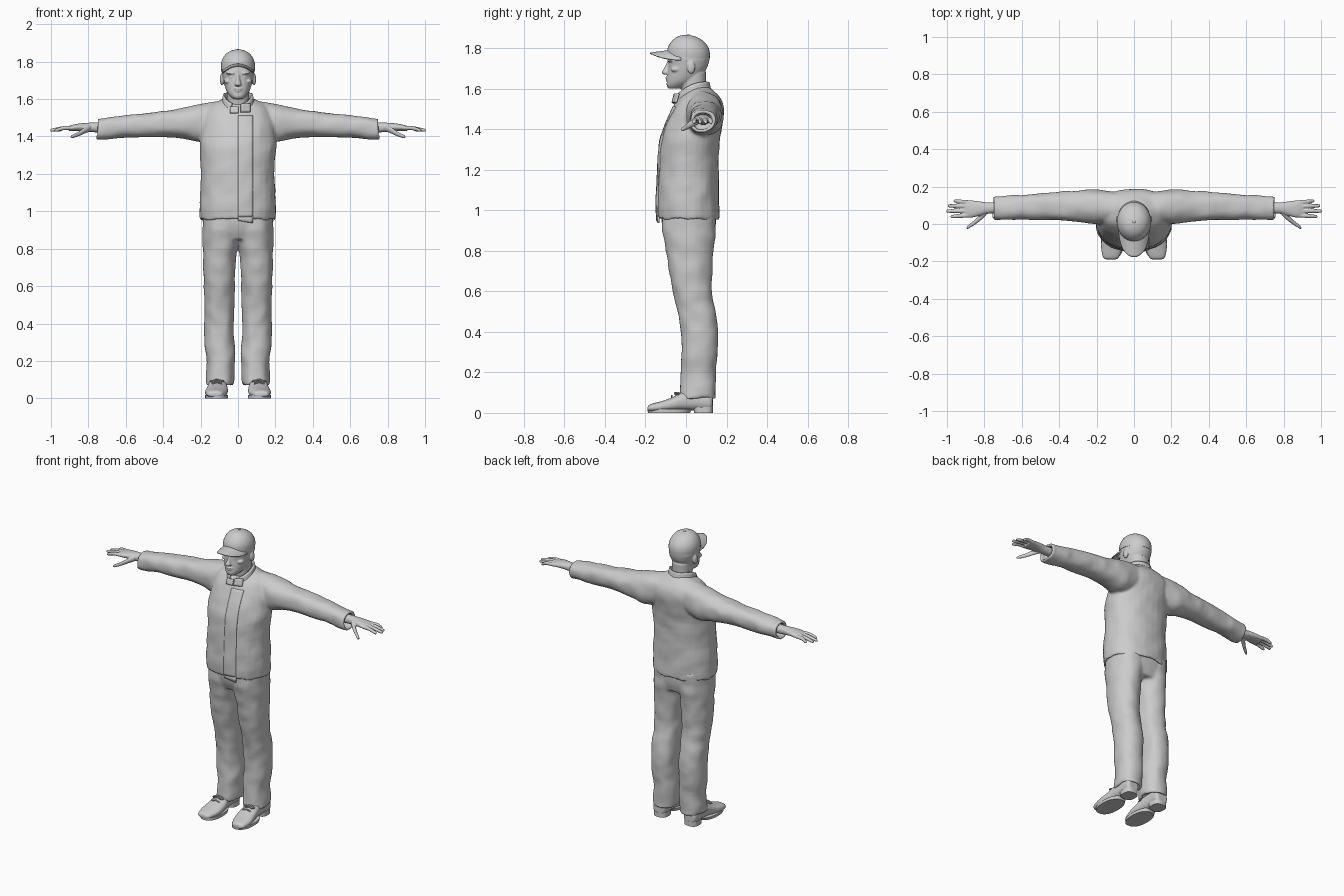
import bpy
import bmesh
import math
from mathutils import Matrix, Vector, noise

if "Cube" in bpy.data.objects:
    bpy.data.objects.remove(bpy.data.objects["Cube"])

GREY = (0.6, 0.6, 0.6, 1.0)
material = bpy.data.materials.new("plain grey")
material.use_nodes = True
material.diffuse_color = GREY
material.node_tree.nodes["Principled BSDF"].inputs["Base Color"].default_value = GREY
SIDES = (1, -1)


def resample(sections, steps=4):
    """Smooth a list of sections with a Catmull-Rom spline."""
    out = []
    last = len(sections) - 1
    for i in range(last):
        a, b = sections[max(i - 1, 0)], sections[i]
        c, d = sections[i + 1], sections[min(i + 2, last)]
        for k in range(steps):
            t = k / steps
            out.append([q + t / 2 * (r - p + t * (2 * p - 5 * q + 4 * r - s
                                                  + t * (3 * q - 3 * r + s - p)))
                        for p, q, r, s in zip(a, b, c, d)])
    return out + [list(sections[last])]


def loft(bm, axis, sections, side=1, power=2.2, wall=0, depth=0.05, folds=0, segments=32):
    """Closed skin over sections (position, low, high, low, high) along an axis."""
    rows = resample(sections)
    if wall:  # fold the first end inwards to make a hollow opening
        t, a, b, c, d = rows[0]
        inner = [a + wall, b - wall, c + wall, d - wall]
        deep = t + math.copysign(depth, rows[1][0] - t)
        rows = [[deep] + inner, [t] + inner] + rows
    rings = []
    for t, a, b, c, d in rows:
        ring = []
        for k in range(segments):
            angle = math.tau * k / segments
            u, v = (math.copysign(abs(f) ** (2 / power), f)
                    for f in (math.cos(angle), math.sin(angle)))
            point = [(a + b) / 2 + u * (b - a) / 2, (c + d) / 2 + v * (d - c) / 2]
            point.insert("xyz".index(axis), t)
            co = Vector(point)
            co += noise.noise_vector(co * 14) * folds
            co.x *= side
            ring.append(bm.verts.new(co))
        rings.append(ring)
    for low, high in zip(rings, rings[1:]):
        for k in range(segments):
            n = (k + 1) % segments
            bm.faces.new((low[k], low[n], high[n], high[k]))
    bm.faces.new(rings[0])
    bm.faces.new(rings[-1])


def rod(bm, points, side=1):
    """Round limb through (x, y, z, radius) points, running along x."""
    loft(bm, "x", [(x, y - r, y + r, z - r, z + r) for x, y, z, r in points],
         side, power=2, segments=14)


def ball(bm, centre, size):
    matrix = Matrix.Translation(centre) @ Matrix.Diagonal((*size, 1))
    bmesh.ops.create_uvsphere(bm, u_segments=20, v_segments=12, radius=1, matrix=matrix)


def finish(name, bm, voxel=0, smooth=3, thickness=0):
    """Turn the bmesh into an object; a voxel size fuses its pieces."""
    bmesh.ops.recalc_face_normals(bm, faces=bm.faces)
    mesh = bpy.data.meshes.new(name)
    bm.to_mesh(mesh)
    bm.free()
    mesh.materials.append(material)
    mesh.shade_smooth()
    mesh.set_sharp_from_angle(angle=math.radians(50))
    obj = bpy.data.objects.new(name, mesh)
    bpy.context.collection.objects.link(obj)
    if voxel:
        remesh = obj.modifiers.new("fuse", "REMESH")
        remesh.mode = "VOXEL"
        remesh.voxel_size = voxel
        remesh.use_smooth_shade = True
        soften = obj.modifiers.new("soften", "SMOOTH")
        soften.factor = 0.5
        soften.iterations = smooth
    if thickness:
        solid = obj.modifiers.new("thickness", "SOLIDIFY")
        solid.thickness = thickness
        solid.offset = 0
    return obj


def sheet(bm, point, columns, rows):
    """Grid of quads from a function of two values running from 0 to 1."""
    grid = [[bm.verts.new(point(i / columns, j / rows)) for j in range(rows + 1)]
            for i in range(columns + 1)]
    for a, b in zip(grid, grid[1:]):
        for j in range(rows):
            bm.faces.new((a[j], b[j], b[j + 1], a[j + 1]))


# Jacket: torso and both sleeves fused together
bm = bmesh.new()
loft(bm, "z", [(.955, -.203, .2, -.145, .165), (1.05, -.203, .203, -.148, .163),
               (1.2, -.196, .194, -.14, .16), (1.33, -.203, .203, -.132, .165),
               (1.42, -.2, .2, -.105, .178), (1.5, -.19, .19, -.07, .188),
               (1.55, -.165, .165, -.04, .172), (1.585, -.115, .115, -.005, .14),
               (1.605, -.075, .075, .02, .115)], wall=.016, folds=.006)
for side in SIDES:
    loft(bm, "x", [(.755, .02, .145, 1.383, 1.495), (.6, .02, .156, 1.393, 1.512),
                   (.45, .02, .166, 1.4, 1.53), (.3, .01, .18, 1.39, 1.55),
                   (.2, 0, .184, 1.37, 1.574), (.08, .01, .165, 1.4, 1.59)],
         side, wall=.016, folds=.007)
jacket = finish("jacket", bm, voxel=.009)

# Jacket front flap, projected onto the jacket, with its hanging lower corner
bm = bmesh.new()
sheet(bm, lambda u, v: (.08 * u, -.3, .97 + .54 * v), 6, 40)
flap = finish("jacket_front_flap", bm)
wrap = flap.modifiers.new("follow jacket", "SHRINKWRAP")
wrap.target = jacket
wrap.wrap_method = "PROJECT"
wrap.use_project_y = True
flap.modifiers.new("thickness", "SOLIDIFY").thickness = .006
flap.modifiers["thickness"].offset = 0
bm = bmesh.new()
sheet(bm, lambda u, v: (.08 * u, -.143 + .008 * u, .975 - v * (.025 + .014 * u)), 4, 2)
finish("flap_corner", bm, thickness=.008)


# Stand collar, open at the front
def collar_point(u, v):
    angle = math.radians(-155 + 312 * u)
    s, c = math.sin(angle), math.cos(angle)
    top = 1.602 + .03 * c + .02 * s * s
    base = 1.552 + .034 * c
    spread = 1.08 - .14 * v
    return (.08 * s * spread, .035 + .08 * c * spread, base + (top - base) * v)


bm = bmesh.new()
sheet(bm, collar_point, 40, 5)
finish("collar", bm, thickness=.01)
bm = bmesh.new()
sheet(bm, lambda u, v: (-.042 + .045 * u, -.05 - .012 * v, 1.56 - .035 * v), 5, 4)
sheet(bm, lambda u, v: (.015 + .05 * u, -.056 + .02 * u - .012 * v, 1.575 - .045 * v), 5, 4)
finish("collar_tabs", bm, thickness=.009)

# Trousers: two hollow legs joined at the hips
bm = bmesh.new()
loft(bm, "z", [(.85, -.17, .17, -.09, .13), (.9, -.185, .185, -.112, .144),
               (.96, -.187, .187, -.122, .148), (1.03, -.18, .18, -.12, .145)], power=2.5)
for side in SIDES:
    loft(bm, "z", [(.07, .025, .172, -.035, .15), (.2, .017, .168, -.026, .148),
                   (.3, .02, .177, -.022, .155), (.4, .02, .18, -.025, .16),
                   (.5, .02, .18, -.043, .145), (.6, .018, .182, -.065, .126),
                   (.72, .012, .185, -.088, .13), (.82, .003, .187, -.103, .138),
                   (.9, -.02, .188, -.115, .145), (1.0, -.02, .185, -.12, .145)],
         side, wall=.016, folds=.007)
finish("trousers", bm, voxel=.009)

# Shoes with soles, heels and laces
for side, word in ((1, "left"), (-1, "right")):
    bm = bmesh.new()
    loft(bm, "y", [(-.19, .1, .145, .012, .028), (-.178, .08, .166, .006, .042),
                   (-.12, .058, .176, .005, .058), (-.06, .054, .168, .008, .08),
                   (-.01, .06, .16, .012, .105), (.06, .066, .156, .012, .115),
                   (.115, .066, .156, .01, .105), (.132, .08, .142, .02, .09)],
         side, power=2.4)
    finish(word + "_shoe", bm, voxel=.005, smooth=2)
    bm = bmesh.new()
    loft(bm, "z", [(0, .053, .175, -.188, .02), (.018, .053, .176, -.19, .03)],
         side, power=2.3)
    loft(bm, "z", [(0, .066, .157, .04, .133), (.03, .066, .157, .035, .133)],
         side, power=2.8)
    finish(word + "_sole", bm)

    curve = bpy.data.curves.new(word + "_laces", "CURVE")
    curve.dimensions = "3D"
    curve.bevel_depth = .004
    curve.bevel_resolution = 1
    curve.materials.append(material)
    paths = [[(.085, -.07, .078), (.113, -.07, .086), (.141, -.07, .078)],
             [(.085, -.05, .087), (.113, -.05, .096), (.141, -.05, .087)]]
    for way in SIDES:
        paths.append([(.113 + way * .018 * (1 - math.cos(a)), -.045 + .012 * math.sin(a),
                       .1 - .004 * (1 - math.cos(a)))
                      for a in (math.tau * k / 12 for k in range(13))])
    for path in paths:
        spline = curve.splines.new("POLY")
        spline.points.add(len(path) - 1)
        for p, (x, y, z) in zip(spline.points, path):
            p.co = (x * side, y, z, 1)
    bpy.context.collection.objects.link(bpy.data.objects.new(word + "_laces", curve))

# Hands: palm, four fingers and a thumb
for side, word in ((1, "left"), (-1, "right")):
    bm = bmesh.new()
    loft(bm, "x", [(.7, .058, .115, 1.42, 1.475), (.78, .055, .115, 1.423, 1.474),
                   (.82, .045, .12, 1.428, 1.472), (.87, .034, .126, 1.43, 1.466),
                   (.905, .036, .126, 1.43, 1.456)], side)
    for y, tip_y, tip in ((.046, .04, .98), (.07, .069, 1.004),
                          (.094, .097, .996), (.116, .123, .965)):
        rod(bm, [(.88, y, 1.446, .011), (.93, (y + tip_y) / 2, 1.445, .011),
                 (tip - .01, tip_y, 1.434, .009), (tip, tip_y, 1.432, .004)], side)
    rod(bm, [(.79, .065, 1.445, .018), (.82, .036, 1.432, .017), (.85, .01, 1.415, .013),
             (.885, -.015, 1.4, .01), (.895, -.021, 1.396, .005)], side)
    finish(word + "_hand", bm, voxel=.0035, smooth=2)

# Head: neck, skull and face features fused together
bm = bmesh.new()
loft(bm, "z", [(1.5, -.062, .062, 0, .11), (1.58, -.058, .058, -.02, .098),
               (1.68, -.062, .062, -.03, .1)])
loft(bm, "z", [(1.6, -.024, .024, -.085, -.03), (1.615, -.042, .042, -.095, .01),
               (1.64, -.06, .06, -.094, .05), (1.68, -.074, .074, -.09, .09),
               (1.72, -.083, .083, -.087, .11), (1.76, -.086, .086, -.088, .113),
               (1.82, -.06, .06, -.055, .09)])
loft(bm, "z", [(1.67, -.014, .014, -.112, -.07), (1.68, -.018, .018, -.121, -.07),
               (1.7, -.012, .012, -.109, -.07), (1.735, -.008, .008, -.092, -.07)])
ball(bm, (0, -.09, 1.654), (.025, .012, .006))
ball(bm, (0, -.088, 1.643), (.021, .012, .006))
for side in SIDES:
    ball(bm, (side * .034, -.074, 1.738), (.03, .018, .008))
    ball(bm, (side * .032, -.07, 1.717), (.014, .013, .008))
    ball(bm, (side * .055, -.05, 1.695), (.02, .025, .014))
    ball(bm, (side * .086, .025, 1.705), (.011, .02, .032))
finish("head", bm, voxel=.0045, smooth=2)

# Cap crown, tilted down towards the back, with a top button
bm = bmesh.new()
loft(bm, "z", [(1.752, -.09, .09, -.094, .116), (1.785, -.091, .091, -.091, .118),
               (1.815, -.083, .083, -.077, .11), (1.842, -.064, .064, -.053, .088),
               (1.859, -.036, .036, -.022, .054), (1.865, -.008, .008, .005, .02)],
     power=2)
for vert in bm.verts:
    vert.co.z -= .12 * (vert.co.y - .012)
ball(bm, (0, .012, 1.864), (.008, .008, .004))
finish("cap_crown", bm)


# Cap brim, arched from side to side
def brim_point(u, v):
    angle = math.radians(68) * (2 * u - 1)
    s = math.sin(angle)
    inner = .015 - .1 * math.cos(angle)
    outer = -.025 - .152 * max(math.cos(math.pi * (u - .5)), 0) ** .6
    return (.087 * s, inner + (outer - inner) * v, 1.787 - .012 * v - .042 * s * s)


bm = bmesh.new()
sheet(bm, brim_point, 30, 8)
finish("cap_brim", bm, thickness=.006)
